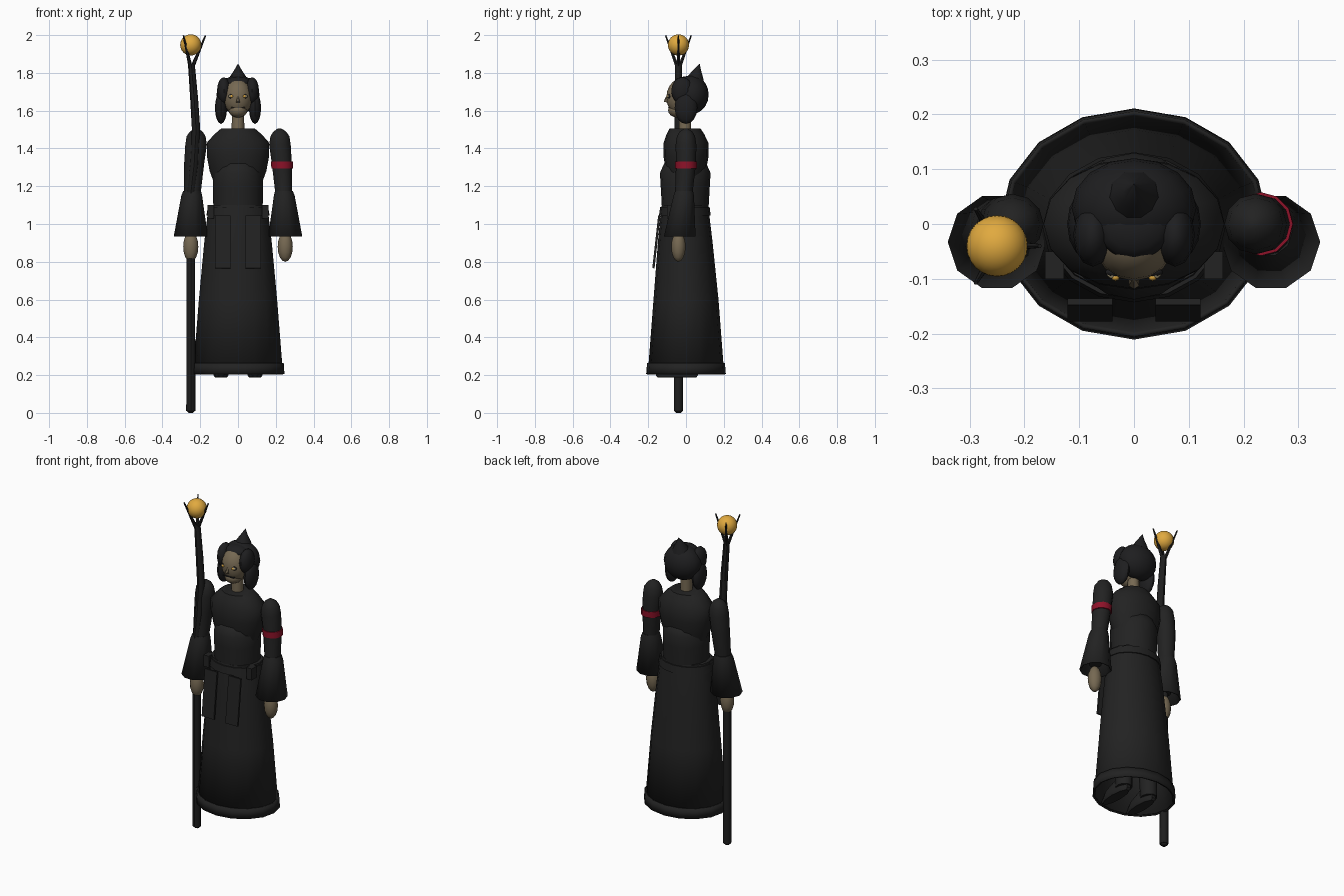
import bpy, bmesh, math
from mathutils import Vector, Matrix

if "Cube" in bpy.data.objects:
    bpy.data.objects.remove(bpy.data.objects["Cube"])


def mat(name, r, g, b):
    m = bpy.data.materials.new(name)
    m.diffuse_color = (r, g, b, 1)
    m.use_nodes = True
    m.node_tree.nodes["Principled BSDF"].inputs["Base Color"].default_value = m.diffuse_color
    return m


ROBE = mat("black cloth", .016, .016, .016)
HAIR = mat("black hair", .013, .013, .014)
WOOD = mat("dark wood", .013, .013, .013)
SKIN = mat("olive skin", .18, .14, .085)
RED = mat("red cloth", .27, .006, .022)
GOLD = mat("gold", .75, .40, .05)
CREAM = mat("cream", .50, .42, .25)


def finish(name, bm, m, angle=45):
    bmesh.ops.recalc_face_normals(bm, faces=bm.faces)
    me = bpy.data.meshes.new(name)
    bm.to_mesh(me)
    bm.free()
    me.materials.append(m)
    ob = bpy.data.objects.new(name, me)
    bpy.context.collection.objects.link(ob)
    bpy.ops.object.select_all(action='DESELECT')
    ob.select_set(True)
    bpy.context.view_layer.objects.active = ob
    if angle:
        bpy.ops.object.shade_smooth_by_angle(angle=math.radians(angle))
    return ob


def loft(name, rings, m, n=16, bottom=True, top=True, angle=45):
    """Stacked elliptical rings: (z, centre x, centre y, radius x, radius y)."""
    bm = bmesh.new()
    loops = []
    for z, cx, cy, rx, ry in rings:
        loops.append([bm.verts.new((cx + rx * math.cos(2 * math.pi * i / n),
                                    cy + ry * math.sin(2 * math.pi * i / n), z))
                      for i in range(n)])
    for a, b in zip(loops, loops[1:]):
        for i in range(n):
            j = (i + 1) % n
            bm.faces.new((a[i], a[j], b[j], b[i]))
    if bottom:
        bm.faces.new(loops[0])
    if top:
        bm.faces.new(loops[-1])
    return finish(name, bm, m, angle)


def ball(name, centre, radii, m, u=16, v=10):
    bm = bmesh.new()
    mx = Matrix.Translation(centre) @ Matrix.Diagonal((*radii, 1))
    bmesh.ops.create_uvsphere(bm, u_segments=u, v_segments=v, radius=1, matrix=mx)
    return finish(name, bm, m)


def box(name, centre, size, m, tilt=0):
    bm = bmesh.new()
    mx = (Matrix.Translation(centre) @ Matrix.Rotation(tilt, 4, 'X')
          @ Matrix.Diagonal((*size, 1)))
    bmesh.ops.create_cube(bm, size=1, matrix=mx)
    return finish(name, bm, m, 0)


def rod(name, a, b, r1, r2, m, n=6):
    a, b = Vector(a), Vector(b)
    d = b - a
    bm = bmesh.new()
    mx = Matrix.Translation((a + b) / 2) @ d.to_track_quat('Z', 'Y').to_matrix().to_4x4()
    bmesh.ops.create_cone(bm, cap_ends=True, segments=n, radius1=r1, radius2=r2,
                          depth=d.length, matrix=mx)
    return finish(name, bm, m)


# Robe skirt with a raised hem, open underneath
skirt = loft("skirt", [(.21, 0, 0, .238, .202), (.6, 0, 0, .207, .172), (.9, 0, -.004, .179, .145),
                       (1.06, 0, -.006, .160, .128), (1.1, 0, -.006, .152, .122)],
             ROBE, bottom=False)
hem = loft("hem", [(.205, 0, 0, .246, .211), (.265, 0, 0, .242, .206)],
           ROBE, bottom=False, top=False)
for part in (skirt, hem):
    wall = part.modifiers.new("wall", 'SOLIDIFY')
    wall.thickness = .008

# Torso
loft("abdomen", [(1.06, 0, -.004, .130, .122), (1.2, 0, -.004, .133, .130),
                 (1.27, 0, -.004, .130, .134), (1.32, 0, -.004, .105, .112),
                 (1.345, 0, -.004, .05, .06)], ROBE)
loft("chest", [(1.22, 0, 0, .128, .09), (1.28, 0, 0, .15, .105), (1.36, 0, 0, .165, .12),
               (1.43, 0, 0, .165, .118), (1.475, 0, -.003, .125, .10),
               (1.505, 0, -.005, .09, .082)], ROBE)
loft("belt", [(1.045, 0, -.006, .167, .137), (1.09, 0, -.006, .160, .131)], ROBE)

# Hanging sashes and belt pouches
for s in (-1, 1):
    box("sash", (s * .08, -.157, .905), (.082, .012, .28), ROBE, tilt=-.11)
    box("belt_pouch", (s * .145, -.075, 1.065), (.035, .05, .07), ROBE)

# Legs and boots under the skirt
for s in (-1, 1):
    loft("leg", [(.22, s * .09, .02, .045, .05), (.8, s * .08, 0, .06, .065)], ROBE, n=10)
    loft("boot", [(.188, s * .09, -.048, .032, .108), (.20, s * .09, -.048, .04, .118),
                  (.24, s * .09, -.04, .036, .10), (.28, s * .09, .01, .03, .05)], ROBE, n=10)

# Arms, flared cuffs and hands
for s in (-1, 1):
    loft("arm", [(.97, s * .25, -.035, .035, .035), (1.16, s * .242, -.012, .044, .046),
                 (1.32, s * .232, 0, .053, .053), (1.42, s * .222, 0, .057, .055),
                 (1.465, s * .222, 0, .050, .048), (1.49, s * .221, 0, .033, .033),
                 (1.505, s * .22, 0, .01, .01)], ROBE, n=12)
    cuff = loft("cuff", [(.935, s * .25, -.033, .09, .088), (1.15, s * .245, -.012, .055, .057),
                         (1.175, s * .243, -.01, .047, .05)], ROBE, n=10, bottom=False)
    wall = cuff.modifiers.new("wall", 'SOLIDIFY')
    wall.thickness = .006
    ball("hand", (s * .25, -.04, .88), (.04, .038, .08), SKIN, 12, 8)
loft("armband", [(1.293, .234, 0, .057, .057), (1.33, .232, 0, .058, .058)], RED, n=12)

# Neck, head and jaw
loft("neck", [(1.48, 0, -.005, .034, .034), (1.6, 0, -.005, .032, .032)], SKIN, n=10)
ball("head", (0, -.025, 1.67), (.076, .079, .1), SKIN)
ball("jaw", (0, -.045, 1.603), (.05, .05, .04), SKIN, 12, 8)
rod("nose", (0, -.1, 1.675), (0, -.108, 1.645), .005, .011, SKIN)
box("mouth", (0, -.09, 1.618), (.075, .012, .005), HAIR)
for s in (-1, 1):
    ball("eye_socket", (s * .034, -.088, 1.676), (.019, .009, .012), HAIR, 10, 6)
    ball("eye_white", (s * .036, -.090, 1.676), (.014, .011, .008), CREAM, 10, 6)
    ball("iris", (s * .034, -.097, 1.676), (.008, .007, .007), GOLD, 8, 6)

# Hair cap, side locks and pointed topknot
ball("hair_cap", (0, .03, 1.685), (.114, .09, .103), HAIR)
for s in (-1, 1):
    ball("side_lock", (s * .09, .0, 1.615), (.032, .06, .085), HAIR, 12, 8)
    ball("temple_hair", (s * .075, -.02, 1.705), (.036, .058, .072), HAIR, 12, 8)
ball("fringe", (0, -.005, 1.745), (.07, .06, .036), HAIR, 12, 8)
loft("topknot", [(1.755, 0, .045, .055, .052), (1.785, 0, .05, .040, .040),
                 (1.815, 0, .058, .02, .022), (1.848, 0, .072, .001, .001)], HAIR, n=10)

# Crooked staff with a pronged head holding a glowing orb
loft("staff", [(.01, -.25, -.04, .024, .024), (1.16, -.25, -.04, .023, .023),
               (1.32, -.232, -.04, .023, .023), (1.5, -.222, -.04, .022, .022),
               (1.66, -.232, -.04, .021, .021), (1.85, -.247, -.04, .018, .018)], WOOD, n=8)
loft("staff_tip", [(0, -.25, -.04, .012, .012), (.012, -.25, -.04, .024, .024)], WOOD, n=8)
for k in range(3):
    a = k * 2 * math.pi / 3
    c, d = math.cos(a), math.sin(a)
    rod("prong", (-.248 + .006 * c, -.04 + .006 * d, 1.83),
        (-.25 + .078 * c, -.04 + .078 * d, 1.998), .011, .004, WOOD)
ball("orb", (-.25, -.04, 1.948), (.056, .056, .056), GOLD, 24, 16)
